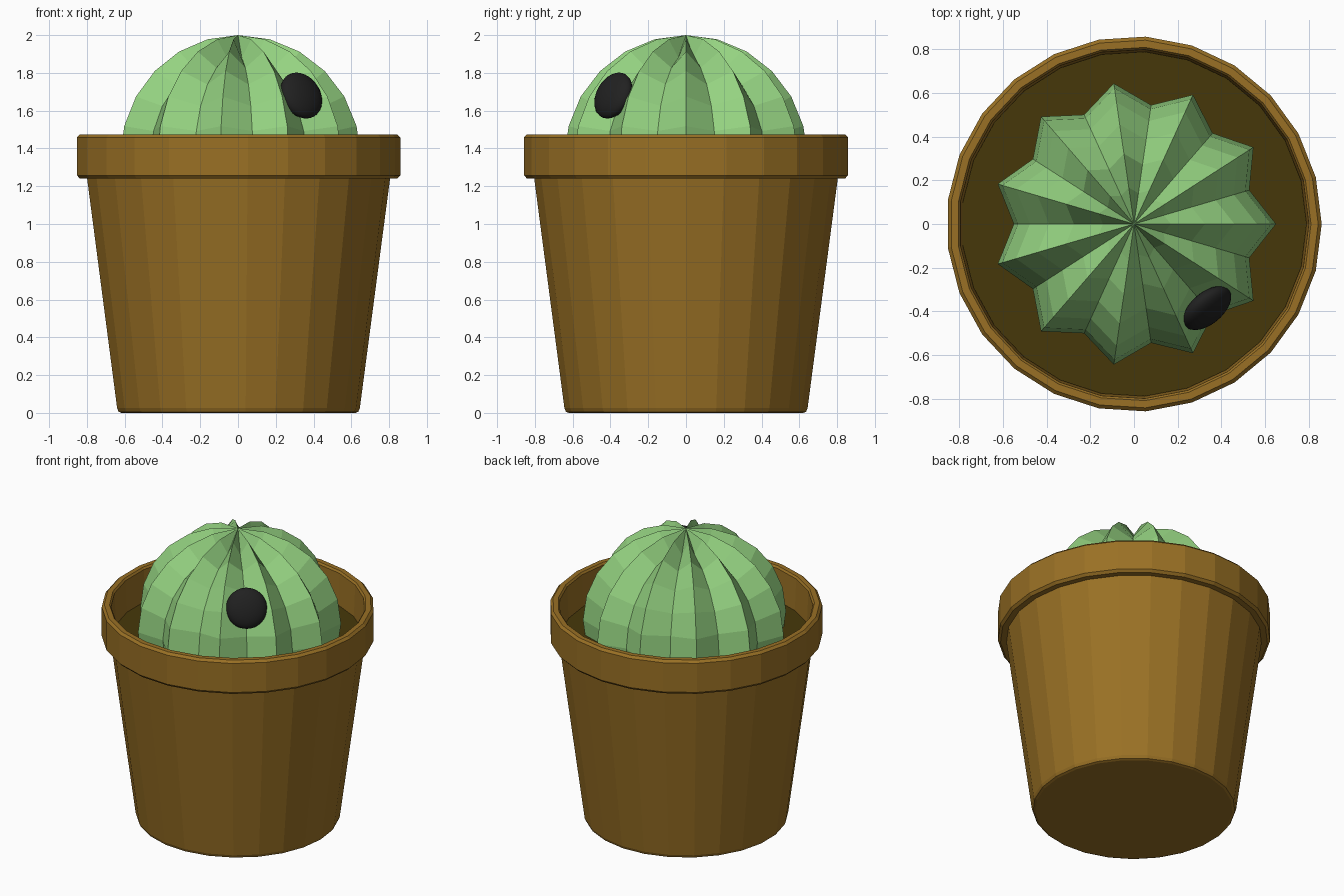
import bpy, bmesh, math
from mathutils import Matrix, Vector

if "Cube" in bpy.data.objects:
    bpy.data.objects.remove(bpy.data.objects["Cube"])


def material(name, rgb):
    m = bpy.data.materials.new(name)
    m.diffuse_color = (*rgb, 1)
    m.use_nodes = True
    m.node_tree.nodes["Principled BSDF"].inputs["Base Color"].default_value = m.diffuse_color
    return m


def add_object(name, bm, mat):
    bmesh.ops.recalc_face_normals(bm, faces=bm.faces[:])
    mesh = bpy.data.meshes.new(name)
    bm.to_mesh(mesh)
    bm.free()
    mesh.materials.append(mat)
    ob = bpy.data.objects.new(name, mesh)
    bpy.context.collection.objects.link(ob)
    return ob


def lathe(name, profile, sides, mat, cap_end=False):
    """Revolve (radius, z) points; the first ring is always capped."""
    bm = bmesh.new()
    rings = [[bm.verts.new((r * math.cos(math.tau * i / sides),
                            r * math.sin(math.tau * i / sides), z))
              for i in range(sides)] for r, z in profile]
    for a, b in zip(rings, rings[1:]):
        for i in range(sides):
            j = (i + 1) % sides
            bm.faces.new((a[i], a[j], b[j], b[i]))
    bm.faces.new(rings[0])
    if cap_end:
        bm.faces.new(rings[-1])
    return add_object(name, bm, mat)


clay = material("clay", (0.32, 0.163, 0.018))
earth = material("earth", (0.062, 0.039, 0.003))
green = material("green", (0.30, 0.65, 0.22))
black = material("black", (0.015, 0.015, 0.015))

# Tapered pot with an overhanging, bevelled rim and a hollow mouth
SIDES = 25
lathe("pot", [(0.622, 0), (0.637, 0.006), (0.645, 0.025), (0.805, 1.24),
              (0.843, 1.24), (0.859, 1.257), (0.859, 1.459), (0.843, 1.475),
              (0.81, 1.475), (0.80, 1.462), (0.79, 1.22)], SIDES, clay)

# Soil plug
lathe("soil", [(0.78, 1.15), (0.79, 1.245)], SIDES, earth, cap_end=True)

# Ribbed cactus: a sphere with every other meridian pulled inwards
RIBS = 11
bm = bmesh.new()
bmesh.ops.create_uvsphere(bm, u_segments=2 * RIBS, v_segments=12, radius=0.65)
bm.transform(Matrix.Rotation(math.pi / 2, 4, 'Z'))  # put a meridian on the x axis
for v in bm.verts:
    if math.hypot(v.co.x, v.co.y) > 0.01:
        step = round(math.atan2(v.co.y, v.co.x) / (math.pi / RIBS))
        if step % 2:
            v.co *= 0.55 / 0.65
if max(v.co.x for v in bm.verts) < 0.6:  # a rib, not a groove, points along +x
    bm.transform(Matrix.Rotation(math.pi, 4, 'Z'))
bmesh.ops.translate(bm, verts=bm.verts[:], vec=(0, 0, 1.35))
add_object("cactus", bm, green)

# Flattened button eye on the front right of the cactus
az, el = math.radians(-50), math.radians(23)
normal = Vector((math.cos(el) * math.cos(az), math.cos(el) * math.sin(az), math.sin(el)))
bm = bmesh.new()
bmesh.ops.create_uvsphere(bm, u_segments=32, v_segments=16, radius=1)
bm.transform(Matrix.Translation((0.335, -0.385, 1.68))
             @ normal.to_track_quat('Z', 'Y').to_matrix().to_4x4()
             @ Matrix.Diagonal((0.13, 0.13, 0.057, 1)))
for f in bm.faces:
    f.smooth = True
add_object("eye", bm, black)
